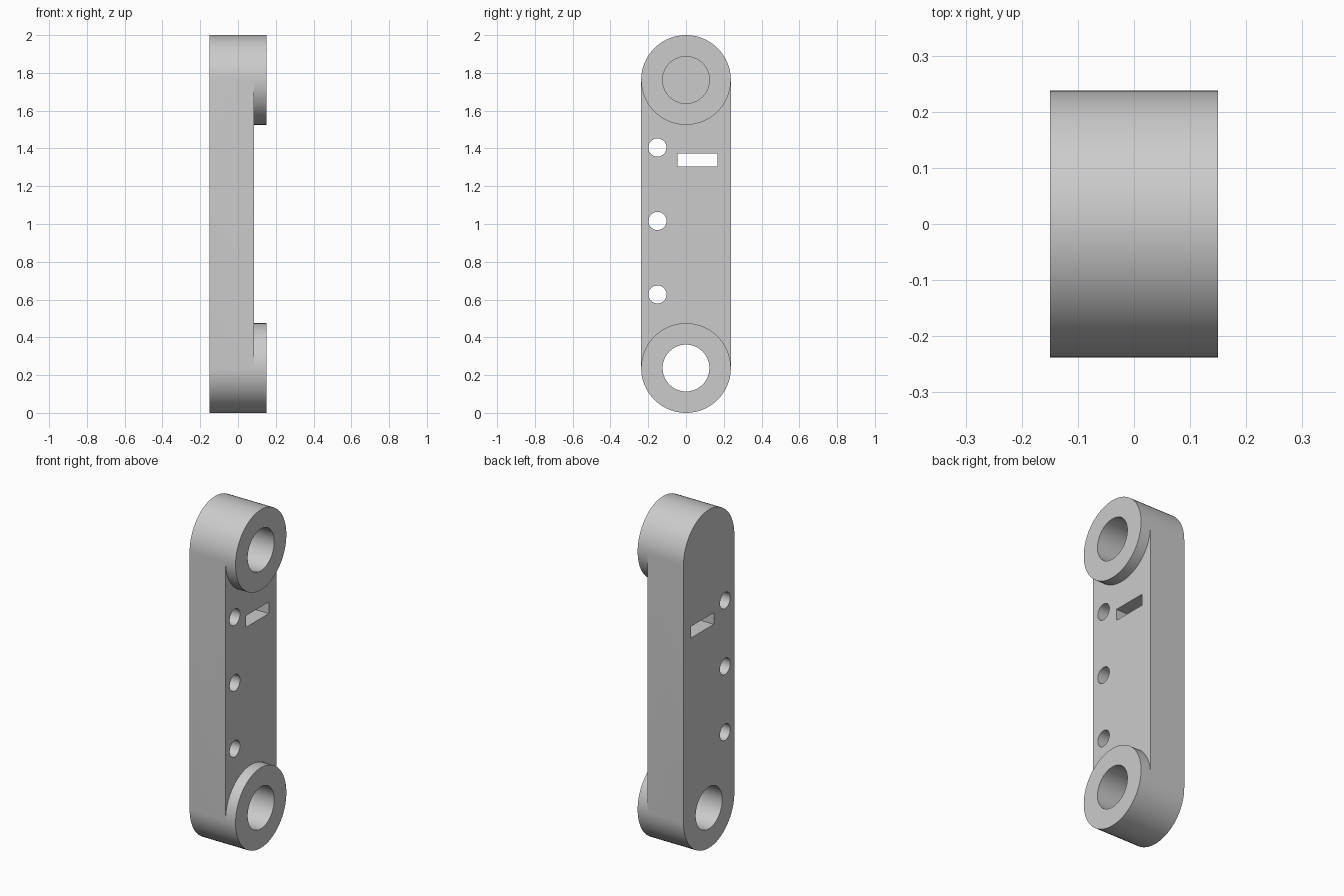
import bpy
import bmesh
from math import cos, sin, pi, radians

cube = bpy.data.objects.get("Cube")
if cube:
    bpy.data.objects.remove(cube, do_unlink=True)

R = 0.2375                      # end radius
LOW, HIGH = R, 2 - R            # pivot heights
BACK, LEDGE, FACE = -0.15, 0.085, 0.15
SEGMENTS = 64

grey = bpy.data.materials.new("light grey")
grey.use_nodes = True
colour = (0.6, 0.6, 0.6, 1)
grey.diffuse_color = colour
grey.node_tree.nodes["Principled BSDF"].inputs["Base Color"].default_value = colour


def arc(y, z, r, start, end, steps):
    """Points (y, z) along an arc, both ends included."""
    return [(y + r * cos(start + (end - start) * i / steps),
             z + r * sin(start + (end - start) * i / steps)) for i in range(steps + 1)]


def circle(y, z, r):
    return arc(y, z, r, 0, 2 * pi, SEGMENTS)[:-1]


def prism(name, outline, x0, x1):
    """Extrude a (y, z) outline along x."""
    bm = bmesh.new()
    base = bm.faces.new([bm.verts.new((x0, y, z)) for y, z in outline])
    grown = bmesh.ops.extrude_face_region(bm, geom=[base])
    top = [v for v in grown["geom"] if isinstance(v, bmesh.types.BMVert)]
    bmesh.ops.translate(bm, verts=top, vec=(x1 - x0, 0, 0))
    bmesh.ops.recalc_face_normals(bm, faces=bm.faces)
    mesh = bpy.data.meshes.new(name)
    bm.to_mesh(mesh)
    bm.free()
    mesh.materials.append(grey)
    obj = bpy.data.objects.new(name, mesh)
    bpy.context.collection.objects.link(obj)
    return obj


def cut(target, outline, x0, x1):
    """Subtract a prism from the target."""
    cutter = prism("cutter", outline, x0, x1)
    cutter.hide_render = True
    mod = target.modifiers.new("cut", "BOOLEAN")
    mod.operation = "DIFFERENCE"
    mod.solver = "EXACT"
    mod.object = cutter
    bpy.context.view_layer.objects.active = target
    bpy.ops.object.modifier_apply(modifier=mod.name)
    bpy.data.objects.remove(cutter, do_unlink=True)


# Link arm with rounded ends
half = SEGMENTS // 2
arm = prism("link_arm",
            arc(0, HIGH, R, 0, pi, half) + arc(0, LOW, R, pi, 2 * pi, half), BACK, FACE)

# Recess between the two round bosses
side = R + 0.1
recess = ([(side, LOW)] + arc(0, LOW, R, 0, pi, half) + [(-side, LOW), (-side, HIGH)]
          + arc(0, HIGH, R, pi, 2 * pi, half) + [(side, HIGH)])
cut(arm, recess, LEDGE, FACE + 0.1)

# Through bore below, blind bore above
cut(arm, circle(0, LOW, 0.124), BACK - 0.1, FACE + 0.1)
cut(arm, circle(0, HIGH, 0.124), BACK + 0.06, FACE + 0.1)

# Row of small holes and the slot
for z in (0.627, 1.016, 1.405):
    cut(arm, circle(-0.151, z, 0.048), BACK - 0.1, FACE + 0.1)
cut(arm, [(-0.045, 1.305), (0.166, 1.305), (0.166, 1.373), (-0.045, 1.373)],
    BACK - 0.1, FACE + 0.1)

# Smooth round walls, crisp rims
bpy.ops.object.select_all(action="DESELECT")
arm.select_set(True)
bpy.context.view_layer.objects.active = arm
bpy.ops.object.shade_smooth_by_angle(angle=radians(30))
